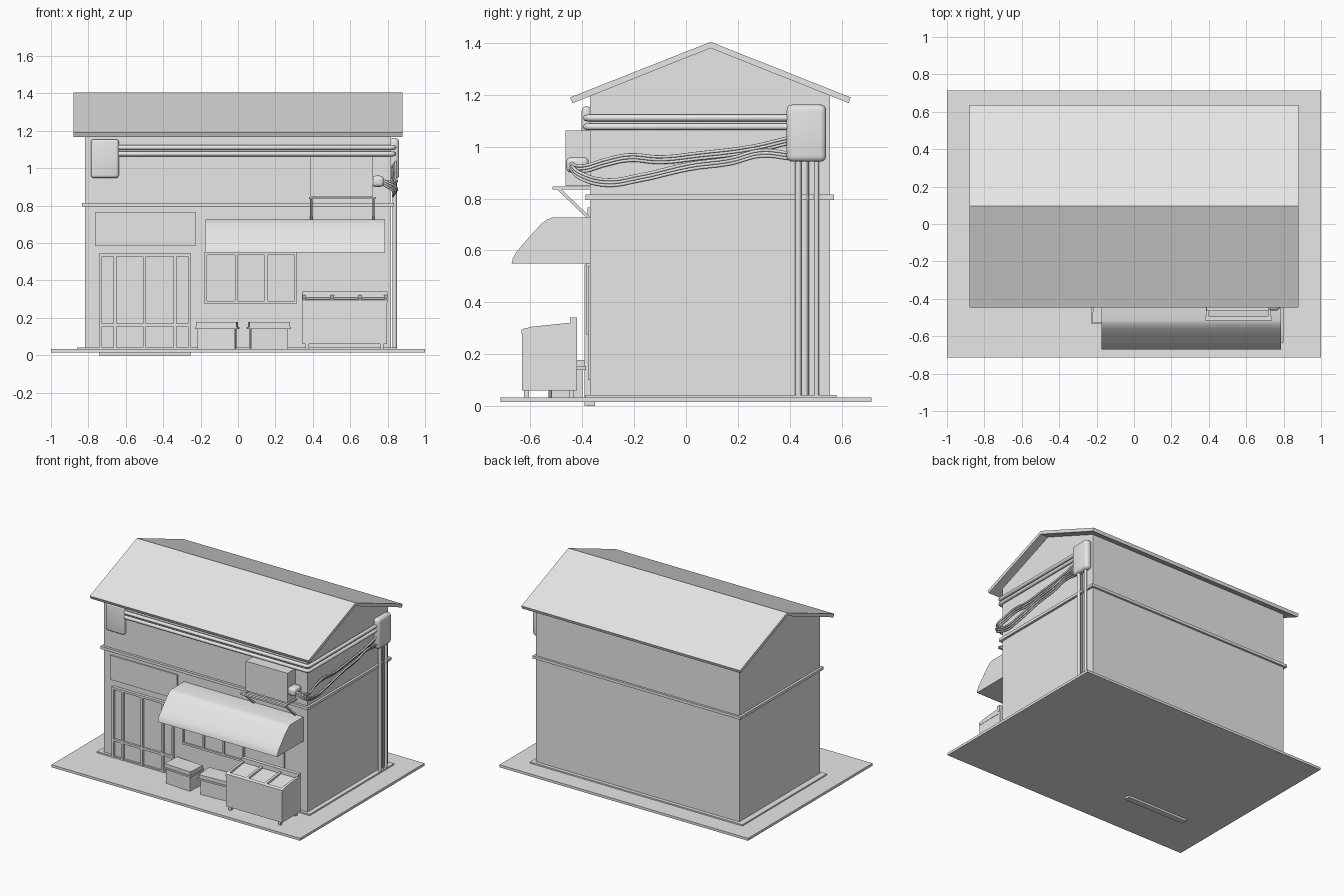
import bpy, bmesh, math
from mathutils import Vector, Matrix

default_cube = bpy.data.objects.get("Cube")
if default_cube:
    bpy.data.objects.remove(default_cube, do_unlink=True)

grey = bpy.data.materials.new("plain_grey")
grey.use_nodes = True
grey.diffuse_color = (0.8, 0.8, 0.8, 1)
grey.node_tree.nodes["Principled BSDF"].inputs["Base Color"].default_value = grey.diffuse_color


def smooth(obj):
    bpy.ops.object.select_all(action="DESELECT")
    bpy.context.view_layer.objects.active = obj
    obj.select_set(True)
    bpy.ops.object.shade_smooth_by_angle(angle=math.radians(35))


def finish(name, bm):
    bmesh.ops.recalc_face_normals(bm, faces=bm.faces[:])
    mesh = bpy.data.meshes.new(name)
    bm.to_mesh(mesh)
    bm.free()
    mesh.materials.append(grey)
    obj = bpy.data.objects.new(name, mesh)
    bpy.context.collection.objects.link(obj)
    return obj


def box(name, x, y, z, bevel=0.0, turn=0.0):
    """Box from (min, max) ranges, optionally rounded and turned about z."""
    bm = bmesh.new()
    bmesh.ops.create_cube(bm, size=1)
    size = Vector((x[1] - x[0], y[1] - y[0], z[1] - z[0]))
    bmesh.ops.scale(bm, vec=size, verts=bm.verts[:])
    if bevel:
        bmesh.ops.bevel(bm, geom=bm.edges[:], offset=bevel, segments=4,
                        profile=0.5, affect="EDGES")
    obj = finish(name, bm)
    obj.location = (sum(x) / 2, sum(y) / 2, sum(z) / 2)
    obj.rotation_euler.z = turn
    if bevel:
        smooth(obj)
    return obj


def prism(name, profile, x0, x1):
    """Extrude a (y, z) profile along x."""
    bm = bmesh.new()
    face = bm.faces.new([bm.verts.new((x0, y, z)) for y, z in profile])
    new = bmesh.ops.extrude_face_region(bm, geom=[face])["geom"]
    bmesh.ops.translate(bm, vec=(x1 - x0, 0, 0),
                        verts=[v for v in new if isinstance(v, bmesh.types.BMVert)])
    return finish(name, bm)


def tube(name, points, radius, kind="POLY"):
    curve = bpy.data.curves.new(name, "CURVE")
    curve.dimensions = "3D"
    curve.bevel_depth = radius
    curve.bevel_resolution = 2
    curve.resolution_u = 6
    curve.use_fill_caps = True
    spline = curve.splines.new(kind)
    if kind == "BEZIER":
        spline.bezier_points.add(len(points) - 1)
        for knot, p in zip(spline.bezier_points, points):
            knot.co = p
            knot.handle_left_type = knot.handle_right_type = "AUTO"
    else:
        spline.points.add(len(points) - 1)
        for knot, p in zip(spline.points, points):
            knot.co = (*p, 1)
    curve.materials.append(grey)
    obj = bpy.data.objects.new(name, curve)
    bpy.context.collection.objects.link(obj)
    return obj


def framed(name, uprights, rails, y, width):
    """Grid of bars: uprights at x values, rails at z values."""
    h = width / 2
    for i, x in enumerate(uprights):
        box(f"{name}_upright_{i}", (x - h, x + h), y, (rails[0], rails[-1]))
    for i, z in enumerate(rails):
        low = z if i == 0 else z - width
        box(f"{name}_rail_{i}", (uprights[0] - h, uprights[-1] + h), y, (low, low + width))


FRONT, BACK, SIDE = -0.37, 0.555, 0.818

# Ground slab, plinth, and house with gable ends
box("ground_slab", (-1, 1), (-0.715, 0.715), (0.015, 0.033))
box("plinth", (-0.86, 0.85), (-0.39, 0.58), (0.03, 0.043))
prism("house_walls", [(FRONT, 0.03), (BACK, 0.03), (BACK, 1.2), (0.095, 1.38),
                      (FRONT, 1.2)], -SIDE, SIDE)
box("wall_band", (-0.835, 0.835), (-0.388, 0.57), (0.795, 0.815))

# Pitched roof
prism("roof", [(-0.447, 1.19), (0.095, 1.404), (0.635, 1.19), (0.627, 1.168),
               (0.095, 1.38), (-0.437, 1.168)], -0.88, 0.88)

# Shop front: sign, door, window and wall panel
box("sign_board", (-0.765, -0.225), (-0.379, FRONT), (0.588, 0.765))
box("door_panes", (-0.743, -0.25), (-0.377, -0.35), (0, 0.54))
framed("door", [-0.735, -0.658, -0.5, -0.337, -0.258], [0, 0.17, 0.545],
       (-0.392, -0.355), 0.016)
box("window_pane", (-0.175, 0.31), (-0.375, FRONT), (0.28, 0.55))
framed("window", [-0.174, -0.01, 0.15, 0.308], [0.277, 0.55], (-0.386, FRONT), 0.014)
box("wall_panel", (0.44, 0.636), (-0.377, FRONT), (0.1, 0.54))

# Curved awning
awning = prism("awning", [(FRONT, 0.55), (-0.672, 0.55), (-0.668, 0.568), (-0.655, 0.592),
                          (-0.63, 0.622), (-0.595, 0.662), (-0.56, 0.7), (-0.535, 0.72),
                          (-0.515, 0.727), (FRONT, 0.727)], -0.175, 0.785)
smooth(awning)

# Air conditioner on a bracket
box("air_conditioner", (0.387, 0.723), (-0.465, FRONT), (0.848, 1.063))
box("air_conditioner_outlet", (0.715, 0.78), (-0.462, -0.375), (0.9, 0.96), 0.02)
for y in (-0.505, -0.405):
    box("bracket_rail", (0.38, 0.737), (y - 0.01, y + 0.01), (0.835, 0.847))
for x in (0.392, 0.724):
    box("bracket_arm", (x - 0.008, x + 0.008), (-0.515, FRONT), (0.835, 0.847))
    prism("bracket_strut", [(-0.5, 0.838), (-0.483, 0.838), (FRONT, 0.73), (FRONT, 0.713)],
          x - 0.006, x + 0.006)

# Junction boxes and the conduits between them
box("front_junction_box", (-0.787, -0.637), (-0.402, -0.365), (0.948, 1.155), 0.016)
box("side_junction_box", (0.81, 0.862), (0.388, 0.54), (0.942, 1.162), 0.022)
for z in (1.111, 1.077):
    tube("long_conduit", [(-0.65, -0.384, z), (0.815, -0.384, z), (0.828, -0.38, z),
                          (0.834, -0.365, z), (0.834, 0.4, z)], 0.013)
for y, radius in ((0.433, 0.012), (0.47, 0.004), (0.503, 0.01)):
    tube("down_pipe", [(0.838, y, 0.04), (0.838, y, 0.96)], radius)

# Loose cables from the air conditioner to the side box
upper = [(-0.4, 0.915), (-0.31, 0.94), (-0.22, 0.958), (-0.1, 0.95), (0.05, 0.965),
         (0.25, 0.99), (0.4, 1.025)]
lower = [(-0.41, 0.89), (-0.31, 0.862), (-0.18, 0.88), (0.02, 0.925), (0.17, 0.945),
         (0.29, 0.975), (0.4, 0.965)]
for path in (upper, lower):
    for i in range(3):
        lift = (i - 1) * 0.011
        outward = 0.828 + 0.007 * i
        points = [(0.772, -0.445, 0.925 + lift)]
        points += [(outward, y, z + lift) for y, z in path]
        tube("loose_cable", points, 0.006, "BEZIER")

# Chest freezer with three wells, back ledge and feet
prism("freezer_body", [(-0.632, 0.06), (-0.42, 0.06), (-0.42, 0.31), (-0.445, 0.31),
                       (-0.632, 0.285)], 0.345, 0.797)
box("freezer_ledge", (0.342, 0.8), (-0.447, -0.42), (0.3, 0.342))
for x in (0.353, 0.503, 0.652, 0.79):
    prism("freezer_divider", [(-0.632, 0.28), (-0.632, 0.296), (-0.595, 0.306),
                              (-0.44, 0.322), (-0.44, 0.28)], x - 0.009, x + 0.009)
prism("freezer_front_rim", [(-0.634, 0.28), (-0.634, 0.296), (-0.612, 0.302),
                            (-0.612, 0.28)], 0.342, 0.8)
for x in (0.37, 0.77):
    for y in (-0.615, -0.44):
        box("freezer_foot", (x - 0.009, x + 0.009), (y - 0.009, y + 0.009), (0.03, 0.065))

# Two lidded crates, slightly turned
for x, turn in ((-0.112, -0.06), (0.165, 0.06)):
    y = -0.465
    box("crate_body", (x - 0.1, x + 0.1), (y - 0.06, y + 0.06), (0.03, 0.15), turn=turn)
    box("crate_rim", (x - 0.115, x + 0.115), (y - 0.073, y + 0.073), (0.14, 0.152), turn=turn)
    box("crate_lid", (x - 0.108, x + 0.108), (y - 0.067, y + 0.067), (0.152, 0.178), turn=turn)
